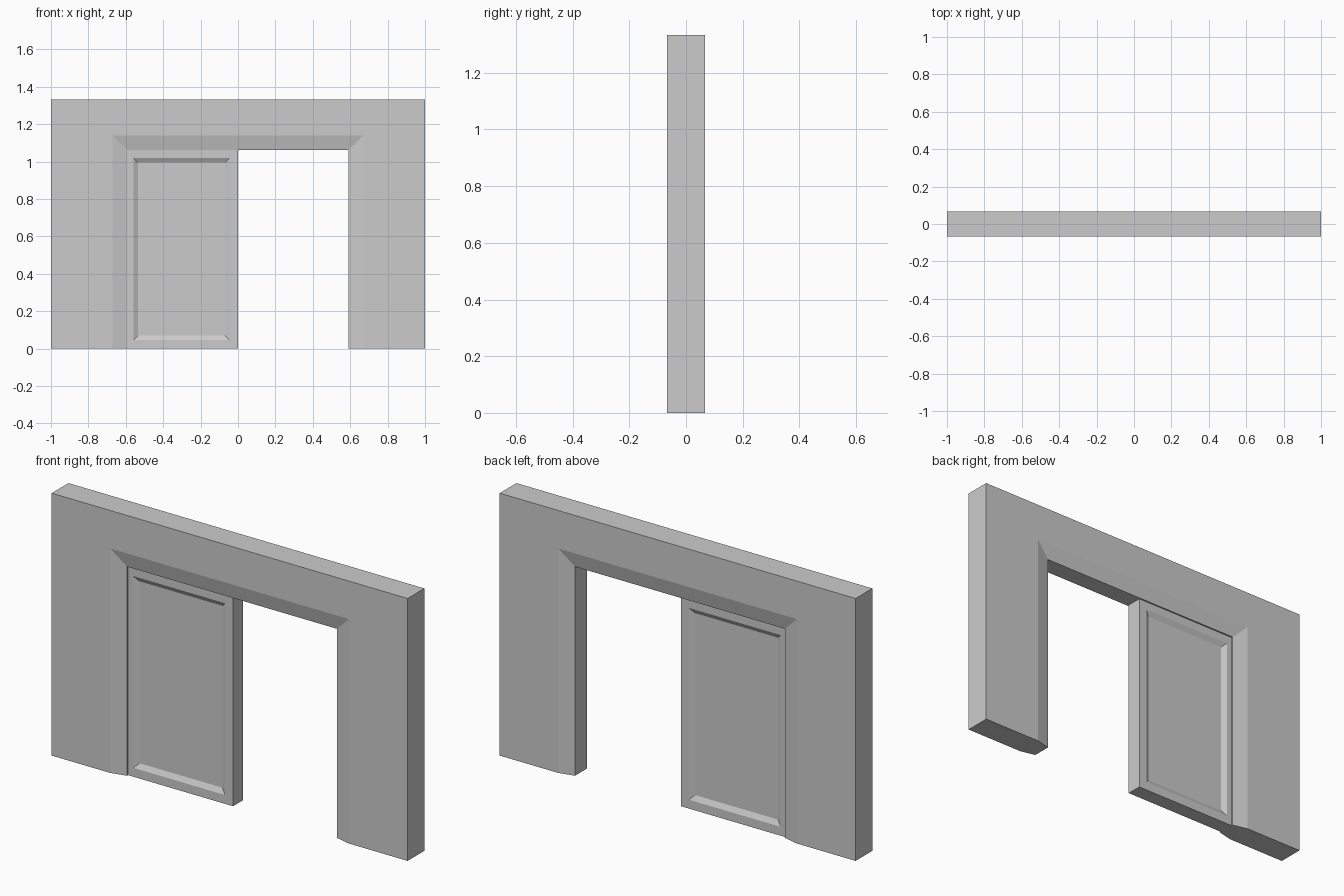
import bpy, bmesh

if "Cube" in bpy.data.objects:
    bpy.data.objects.remove(bpy.data.objects["Cube"])


def make_object(name, bm):
    bmesh.ops.recalc_face_normals(bm, faces=bm.faces)
    mesh = bpy.data.meshes.new(name)
    bm.to_mesh(mesh)
    bm.free()
    obj = bpy.data.objects.new(name, mesh)
    bpy.context.collection.objects.link(obj)
    return obj


# Wall: one cross-section (half width, top height, y) swept around the doorway
section = [(1.0, 1.333, -0.067), (0.67, 1.14, -0.067), (0.59, 1.062, -0.048),
           (0.59, 1.062, 0.048), (0.67, 1.14, 0.067), (1.0, 1.333, 0.067)]
stations = [(-1, 0), (-1, 1), (1, 1), (1, 0)]
bm = bmesh.new()
rings = [[bm.verts.new((sx * w, y, sz * h)) for w, h, y in section]
         for sx, sz in stations]
for a, b in zip(rings, rings[1:]):
    for i in range(len(section)):
        j = (i + 1) % len(section)
        bm.faces.new((a[i], a[j], b[j], b[i]))
bm.faces.new(rings[0])
bm.faces.new(rings[-1])
make_object("wall_with_doorway", bm)

# Sliding door: slab with a bevelled recessed panel on both sides
x0, x1, z1, half = -0.605, 0.0, 1.064, 0.04
bm = bmesh.new()


def rect(inset, y):
    return [bm.verts.new((x, y, z)) for x, z in (
        (x0 + inset, inset), (x1 - inset, inset),
        (x1 - inset, z1 - inset), (x0 + inset, z1 - inset))]


loops = [rect(0.07, -half + 0.014), rect(0.045, -half), rect(0, -half),
         rect(0, half), rect(0.045, half), rect(0.07, half - 0.014)]
for a, b in zip(loops, loops[1:]):
    for i in range(4):
        j = (i + 1) % 4
        bm.faces.new((a[i], a[j], b[j], b[i]))
bm.faces.new(loops[0])
bm.faces.new(loops[-1])
make_object("sliding_door", bm)
